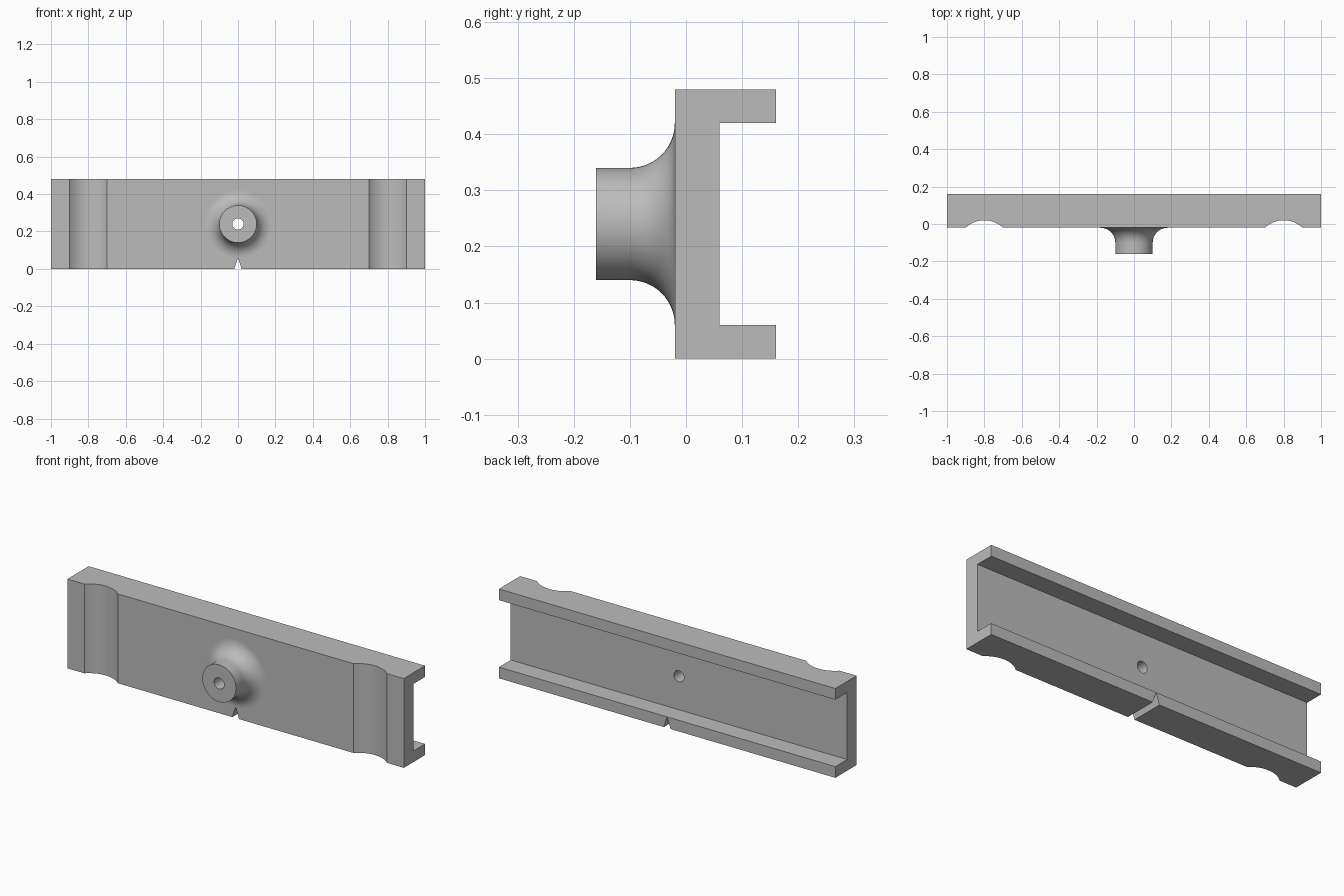
import bpy, bmesh
from math import sin, cos, pi
from mathutils import Vector

if "Cube" in bpy.data.objects:
    bpy.data.objects.remove(bpy.data.objects["Cube"], do_unlink=True)

grey = bpy.data.materials.new("plain grey")
grey.use_nodes = True
colour = (0.5, 0.5, 0.5, 1)
grey.diffuse_color = colour
grey.node_tree.nodes["Principled BSDF"].inputs["Base Color"].default_value = colour

MID_Z, FRONT, BORE = 0.24, -0.02, 0.03
SIDES = 64


def add_object(name, bm):
    bmesh.ops.recalc_face_normals(bm, faces=bm.faces)
    mesh = bpy.data.meshes.new(name)
    bm.to_mesh(mesh)
    bm.free()
    mesh.materials.append(grey)
    obj = bpy.data.objects.new(name, mesh)
    bpy.context.collection.objects.link(obj)
    return obj


def extrude(name, points, direction):
    """Solid prism made from a closed outline."""
    bm = bmesh.new()
    face = bm.faces.new([bm.verts.new(p) for p in points])
    ext = bmesh.ops.extrude_face_region(bm, geom=[face])
    moved = [v for v in ext["geom"] if isinstance(v, bmesh.types.BMVert)]
    bmesh.ops.translate(bm, verts=moved, vec=Vector(direction))
    return add_object(name, bm)


def activate(obj):
    bpy.ops.object.select_all(action="DESELECT")
    obj.select_set(True)
    bpy.context.view_layer.objects.active = obj


def cut(obj, cutter):
    mod = obj.modifiers.new("cut", "BOOLEAN")
    mod.operation, mod.solver, mod.object = "DIFFERENCE", "EXACT", cutter
    activate(obj)
    bpy.ops.object.modifier_apply(modifier=mod.name)
    bpy.data.objects.remove(cutter, do_unlink=True)


def circle(n, r):
    return [(r * cos(2 * pi * i / n), r * sin(2 * pi * i / n)) for i in range(n)]


# Channel-section rail
section = [(FRONT, 0), (0.16, 0), (0.16, 0.06), (0.06, 0.06),
           (0.06, 0.42), (0.16, 0.42), (0.16, 0.48), (FRONT, 0.48)]
rail = extrude("channel_rail", [(-1, y, z) for y, z in section], (2, 0, 0))

# Shallow round grooves near both ends
for side in (-1, 1):
    groove = [(side * 0.8 + a, b - 0.125, -0.1) for a, b in circle(128, 0.145)]
    cut(rail, extrude("groove_cutter", groove, (0, 0, 0.7)))

# V notch across the lower flange
notch = [(-0.02, -0.1, 0), (-0.02, -0.1, -0.05), (0.02, -0.1, -0.05),
         (0.02, -0.1, 0), (0, -0.1, 0.06)]
cut(rail, extrude("notch_cutter", notch, (0, 0.4, 0)))

# Bore through the web
bore = [(a, -0.1, MID_Z + b) for a, b in circle(SIDES, BORE)]
cut(rail, extrude("bore_cutter", bore, (0, 0.3, 0)))

# Hollow boss with a flared base
profile = [(BORE, FRONT), (BORE, -0.16), (0.1, -0.16)]
profile += [(0.18 - 0.08 * cos(t), -0.1 + 0.08 * sin(t))
            for t in [pi / 2 * i / 16 for i in range(17)]]
bm = bmesh.new()
verts = [bm.verts.new((r, y, MID_Z)) for r, y in profile]
edges = [bm.edges.new(pair) for pair in zip(verts, verts[1:])]
bmesh.ops.spin(bm, geom=verts + edges, cent=(0, 0, MID_Z), axis=(0, 1, 0),
               angle=2 * pi, steps=SIDES, use_duplicate=False)
bmesh.ops.remove_doubles(bm, verts=bm.verts, dist=0.0001)
boss = add_object("flared_boss", bm)
# Outward normals: the front ring must face forward
ring = min(boss.data.polygons, key=lambda p: p.center.y)
if ring.normal.y > 0:
    boss.data.flip_normals()

for obj in (rail, boss):
    activate(obj)
    bpy.ops.object.shade_smooth_by_angle(angle=pi / 7)
